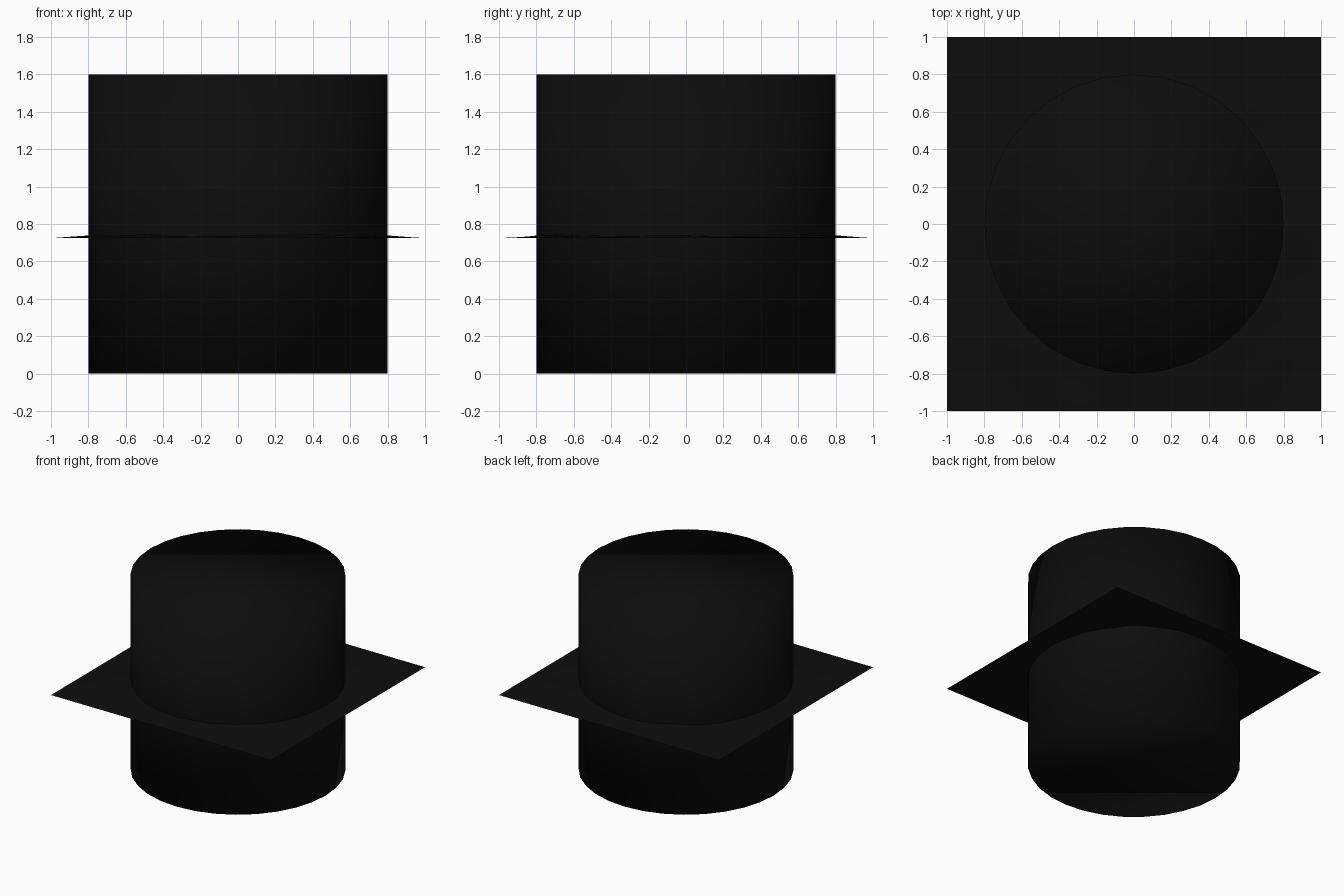
import bpy
from mathutils import Vector, noise

if "Cube" in bpy.data.objects:
    bpy.data.objects.remove(bpy.data.objects["Cube"])

black = bpy.data.materials.new("black")
black.diffuse_color = (0.004, 0.004, 0.004, 1)
black.use_nodes = True
black.node_tree.nodes["Principled BSDF"].inputs["Base Color"].default_value = black.diffuse_color


def finish(name):
    obj = bpy.context.object
    obj.name = name
    obj.data.materials.append(black)
    bpy.ops.object.shade_smooth()
    return obj


# Closed drum, smooth shaded all over, caps included
bpy.ops.mesh.primitive_cylinder_add(vertices=32, radius=0.8, depth=1.6, location=(0, 0, 0.8))
finish("drum")

# Square sheet crossing the drum: flat rim, gently uneven towards the middle
bpy.ops.mesh.primitive_grid_add(x_subdivisions=64, y_subdivisions=64, size=2, location=(0, 0, 0.725))
sheet = finish("ground_sheet")
for v in sheet.data.vertices:
    x, y = v.co.x, v.co.y
    fade = max(0.0, 1 - x * x) * max(0.0, 1 - y * y)
    bump = 0.6 + 0.5 * noise.noise(Vector((x * 4, y * 4, 0.3)))
    v.co.z = 0.06 * fade ** 1.2 * bump
